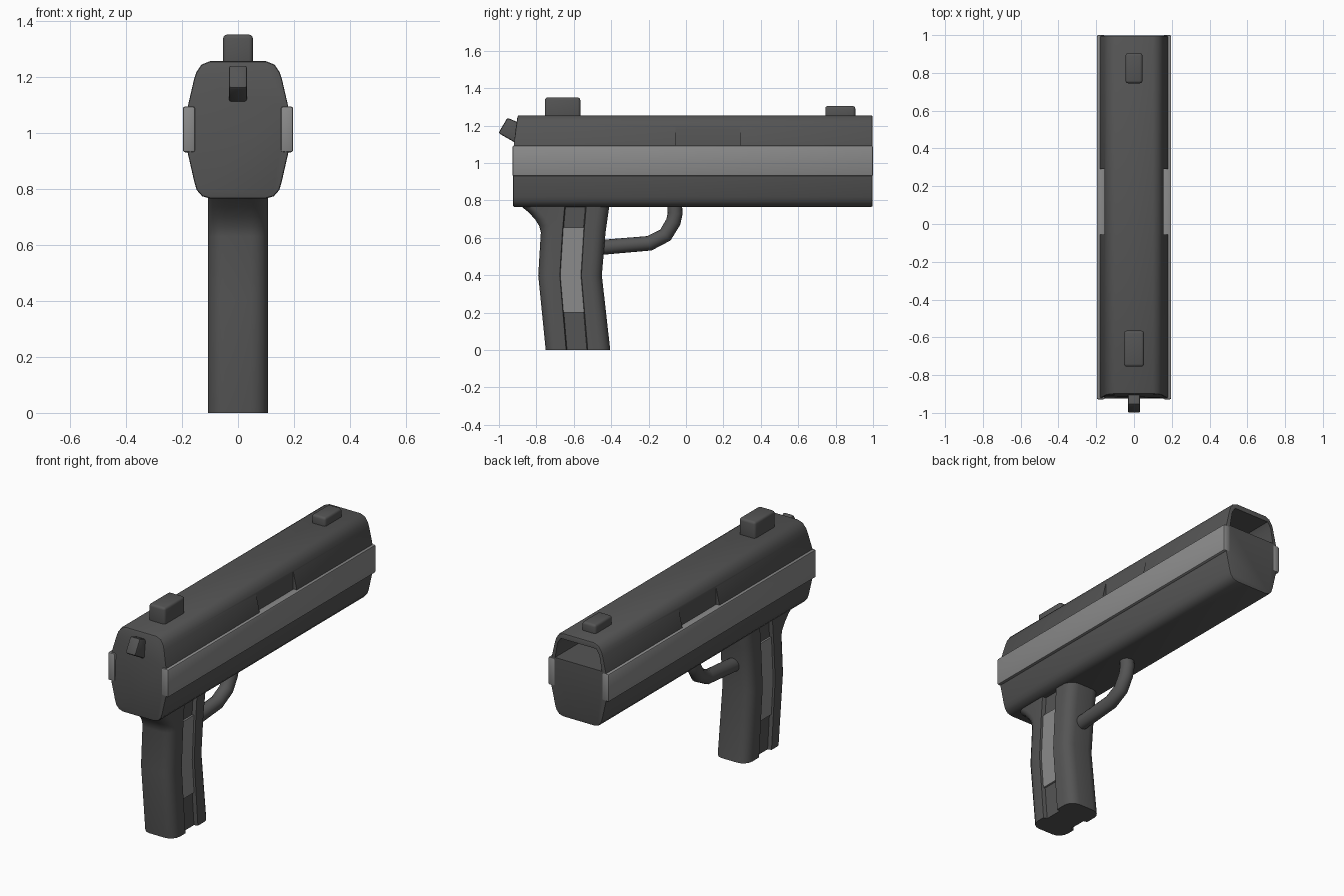
import bpy, bmesh, math
from mathutils import Vector

if "Cube" in bpy.data.objects:
    bpy.data.objects.remove(bpy.data.objects["Cube"])


def material(name, v):
    m = bpy.data.materials.new(name)
    m.diffuse_color = (v, v, v, 1)
    m.use_nodes = True
    m.node_tree.nodes["Principled BSDF"].inputs["Base Color"].default_value = m.diffuse_color
    return m


DARK, LIGHT = material("dark_polymer", 0.09), material("grey_panel", 0.26)


def loft(name, rings, mat):
    """Skin a list of equal-length closed rings and cap the ends."""
    bm = bmesh.new()
    rows = [[bm.verts.new(p) for p in r] for r in rings]
    n = len(rows[0])
    for a, b in zip(rows, rows[1:]):
        for i in range(n):
            j = (i + 1) % n
            bm.faces.new((a[i], a[j], b[j], b[i]))
    bm.faces.new(rows[0][::-1])
    bm.faces.new(rows[-1])
    bmesh.ops.recalc_face_normals(bm, faces=bm.faces)
    me = bpy.data.meshes.new(name)
    bm.to_mesh(me)
    bm.free()
    ob = bpy.data.objects.new(name, me)
    bpy.context.collection.objects.link(ob)
    if mat:
        me.materials.append(mat)
    return ob


def box(name, lo, hi, mat):
    (x0, y0, z0), (x1, y1, z1) = lo, hi
    ring = [(x0, y0), (x1, y0), (x1, y1), (x0, y1)]
    return loft(name, [[(x, y, z) for x, y in ring] for z in (z0, z1)], mat)


def finish(ob, bevel=0, segments=2, cutters=(), angle=35, limit=50):
    bpy.ops.object.select_all(action='DESELECT')
    ob.select_set(True)
    bpy.context.view_layer.objects.active = ob
    if bevel:
        b = ob.modifiers.new("bevel", 'BEVEL')
        b.width, b.segments = bevel, segments
        b.limit_method, b.angle_limit = 'ANGLE', math.radians(limit)
        bpy.ops.object.modifier_apply(modifier="bevel")
    for c in cutters:
        m = ob.modifiers.new("cut", 'BOOLEAN')
        m.object, m.operation, m.solver = c, 'DIFFERENCE', 'EXACT'
        bpy.ops.object.modifier_apply(modifier="cut")
        bpy.data.objects.remove(c)
    bpy.ops.object.shade_smooth_by_angle(angle=math.radians(angle))


# Upper body: faceted section swept along y, rear face leaning forward at the top
half = [(0.10, 0.765), (0.128, 0.773), (0.147, 0.795), (0.155, 0.82), (0.18, 0.93), (0.18, 1.09),
        (0.157, 1.19), (0.149, 1.215), (0.13, 1.243), (0.10, 1.255)]
section = half + [(-x, z) for x, z in reversed(half)]
body = loft("upper_body", [
    [(x, -0.925 + 0.025 * max(0, (z - 1.09) / 0.165), z) for x, z in section],
    [(x, 0.998, z) for x, z in section]], DARK)

# Cutters: side window recesses and the open front end
cuts = [box("window_cutter", (s * 0.225 - 0.07, -0.055, 1.08), (s * 0.225 + 0.07, 0.29, 1.205), None)
        for s in (-1, 1)]
trap = [(-0.152, 1.10), (0.152, 1.10), (0.136, 1.19), (0.115, 1.222), (-0.115, 1.222), (-0.136, 1.19)]
cuts.append(loft("opening_cutter", [[(x, y, z) for x, z in trap] for y in (0.32, 1.1)], None))
finish(body, 0.008, 2, cuts, limit=60)

# Side strips
for side, s in (("left", -1), ("right", 1)):
    strip = box("side_strip_" + side, (s * 0.175 - 0.022, -0.928, 0.93),
                (s * 0.175 + 0.022, 1.0, 1.093), LIGHT)
    finish(strip, 0.008, 2)

# Sights
finish(box("rear_sight", (-0.053, -0.755, 1.23), (0.053, -0.565, 1.35), DARK), 0.014, 3)
finish(box("front_sight", (-0.045, 0.745, 1.23), (0.045, 0.905, 1.305), DARK), 0.014, 3)

# Hammer
prof = [(-1.003, 1.16), (-0.955, 1.242), (-0.88, 1.21), (-0.88, 1.10), (-0.915, 1.11)]
finish(loft("hammer", [[(x, y, z) for y, z in prof] for x in (-0.033, 0.033)], DARK), 0.01, 2)

# Grip: (height, back y, front y, groove centre y)
levels = [(0, -0.75, -0.405, -0.583), (0.4, -0.79, -0.45, -0.617), (0.63, -0.776, -0.43, -0.603),
          (0.665, -0.785, -0.425, -0.60), (0.70, -0.808, -0.42, -0.597),
          (0.735, -0.84, -0.415, -0.594), (0.78, -0.895, -0.408, -0.59)]
W, R, G, D = 0.107, 0.06, 0.058, 0.022


def grip_ring(z, back, front, mid):
    arc = [math.radians(a) for a in (0, 22.5, 45, 67.5, 90)]
    right = [(W - R + R * math.sin(a), back + R - R * math.cos(a)) for a in arc]
    right += [(W, mid - G), (W - D, mid - G + 0.005), (W - D, mid + G - 0.005), (W, mid + G)]
    right += [(W - R + R * math.cos(a), front - R + R * math.sin(a)) for a in arc]
    return [(x, y, z) for x, y in right + [(-x, y) for x, y in reversed(right)]]


finish(loft("grip", [grip_ring(*l) for l in levels], DARK))

# Grip inlays following the bend of the groove
inlay = [(0.2, -0.60), (0.4, -0.617), (0.655, -0.601)]
for side, s in (("left", -1), ("right", 1)):
    g = G - 0.003
    rings = [[(s * 0.07, m - g, z), (s * 0.096, m - g, z), (s * 0.096, m + g, z), (s * 0.07, m + g, z)]
             for z, m in inlay]
    finish(loft("grip_inlay_" + side, rings, LIGHT))

# Trigger guard: round tube along a bent path
path = [Vector((0, y, z)) for y, z in [(-0.50, 0.545), (-0.195, 0.571), (-0.11, 0.615),
                                       (-0.068, 0.685), (-0.058, 0.73), (-0.062, 0.79)]]
rings = []
for i, p in enumerate(path):
    a = (p - path[max(i - 1, 0)]).normalized()
    b = (path[min(i + 1, len(path) - 1)] - p).normalized()
    t = (a + b).normalized()
    n = Vector((0, -t.z, t.y))
    rings.append([p + 0.04 * (math.cos(k * math.tau / 16) * n + math.sin(k * math.tau / 16) * Vector((1, 0, 0)))
                  for k in range(16)])
finish(loft("trigger_guard", rings, DARK), angle=40)
